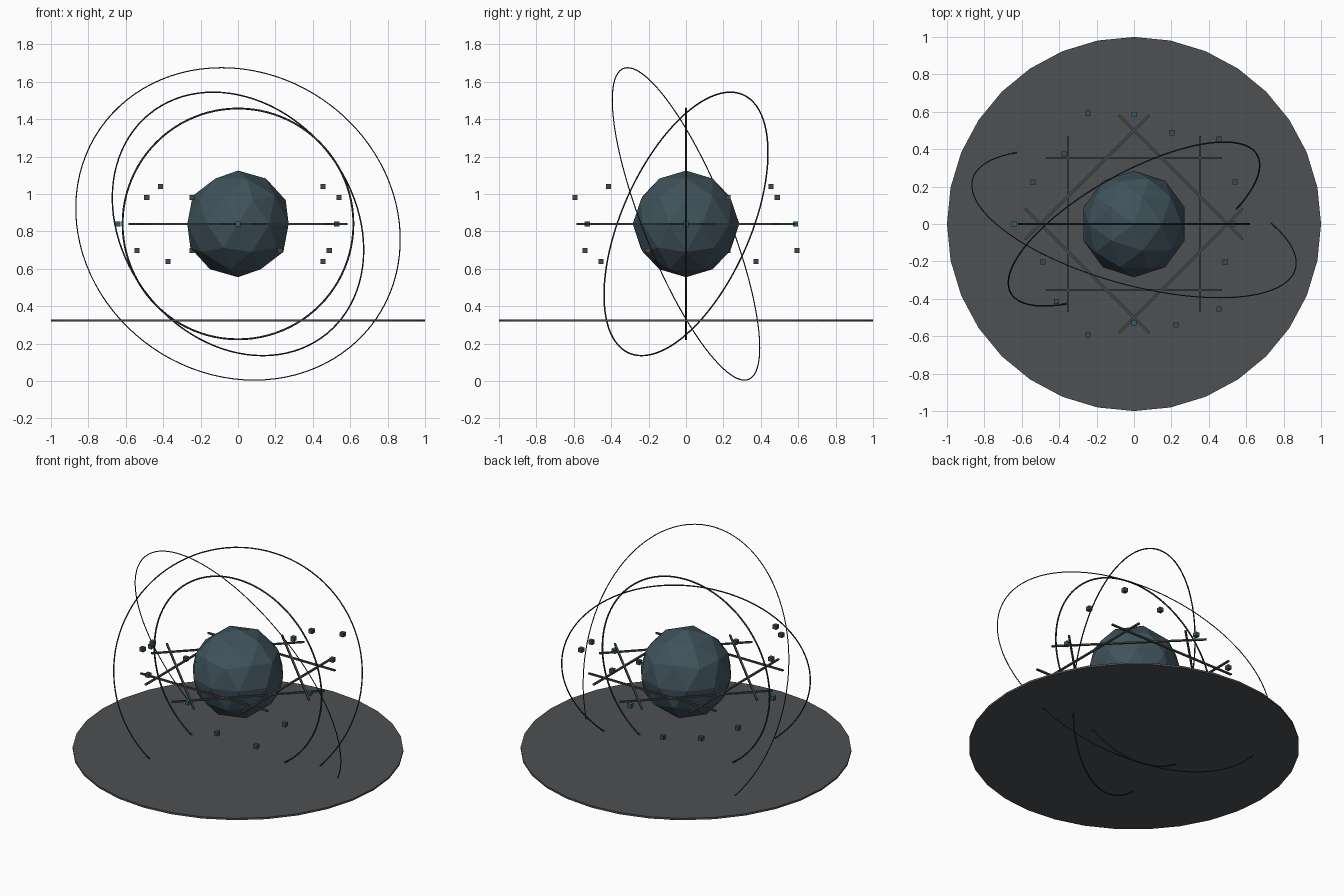
import bpy
from math import sin, cos, pi, sqrt
from mathutils import Vector

if "Cube" in bpy.data.objects:
    bpy.data.objects.remove(bpy.data.objects["Cube"])

CZ = 0.84  # height of the core centre


def mat(name, col):
    m = bpy.data.materials.new(name)
    m.diffuse_color = (*col, 1)
    m.use_nodes = True
    m.node_tree.nodes["Principled BSDF"].inputs["Base Color"].default_value = m.diffuse_color
    return m


DARK = mat("dark", (0.025, 0.03, 0.032))
DISC = mat("disc_grey", (0.075, 0.08, 0.085))
CORE = mat("core_blue_grey", (0.05, 0.085, 0.105))
BAR = mat("bar_grey", (0.06, 0.065, 0.068))
TEAL = mat("teal", (0.03, 0.12, 0.13))


def finish(name, material):
    ob = bpy.context.object
    ob.name = name
    ob.data.materials.append(material)
    return ob


def box(name, loc, size, material, rot=0):
    bpy.ops.mesh.primitive_cube_add(size=1, location=loc, rotation=(0, 0, rot))
    ob = finish(name, material)
    ob.scale = size
    return ob


# Faceted core
bpy.ops.mesh.primitive_ico_sphere_add(subdivisions=2, radius=0.285, location=(0, 0, CZ))
finish("core", CORE)

# Thin base disc
bpy.ops.mesh.primitive_cylinder_add(vertices=32, radius=1, depth=0.012, location=(0, 0, 0.323))
finish("base_disc", DISC)

# Tilted orbit rings: radius, tube radius, plane normal
rings = [(0.617, 0.005, (0, -1, 0)),
         (0.755, 0.004, (0.4555, -0.814, 0.36)),
         (0.896, 0.003, (0.25, 0.898, 0.362))]
for i, (r, tube, n) in enumerate(rings):
    bpy.ops.mesh.primitive_torus_add(
        major_radius=r, minor_radius=tube, major_segments=96, minor_segments=8,
        location=(0, 0, CZ), rotation=Vector(n).to_track_quat('Z', 'Y').to_euler())
    finish(f"orbit_ring_{i + 1}", DARK)
    bpy.ops.object.shade_smooth()

# Eight crossing bars forming two overlapped squares
d = 0.5 / sqrt(2)
for i in range(8):
    a = i * pi / 4
    box(f"star_bar_{i + 1}", (d * cos(a), d * sin(a), CZ), (0.012, 0.94, 0.01), BAR, a)

# Sixteen floating cubes on a waving circle
for i in range(16):
    a = i * pi / 8
    r = 0.528 + 0.0575 * (i % 3)
    box(f"floating_cube_{i + 1}", (r * cos(a), r * sin(a), CZ + 0.2 * sin(2 * a)),
        (0.027,) * 3, TEAL if i % 4 == 0 else BAR)
